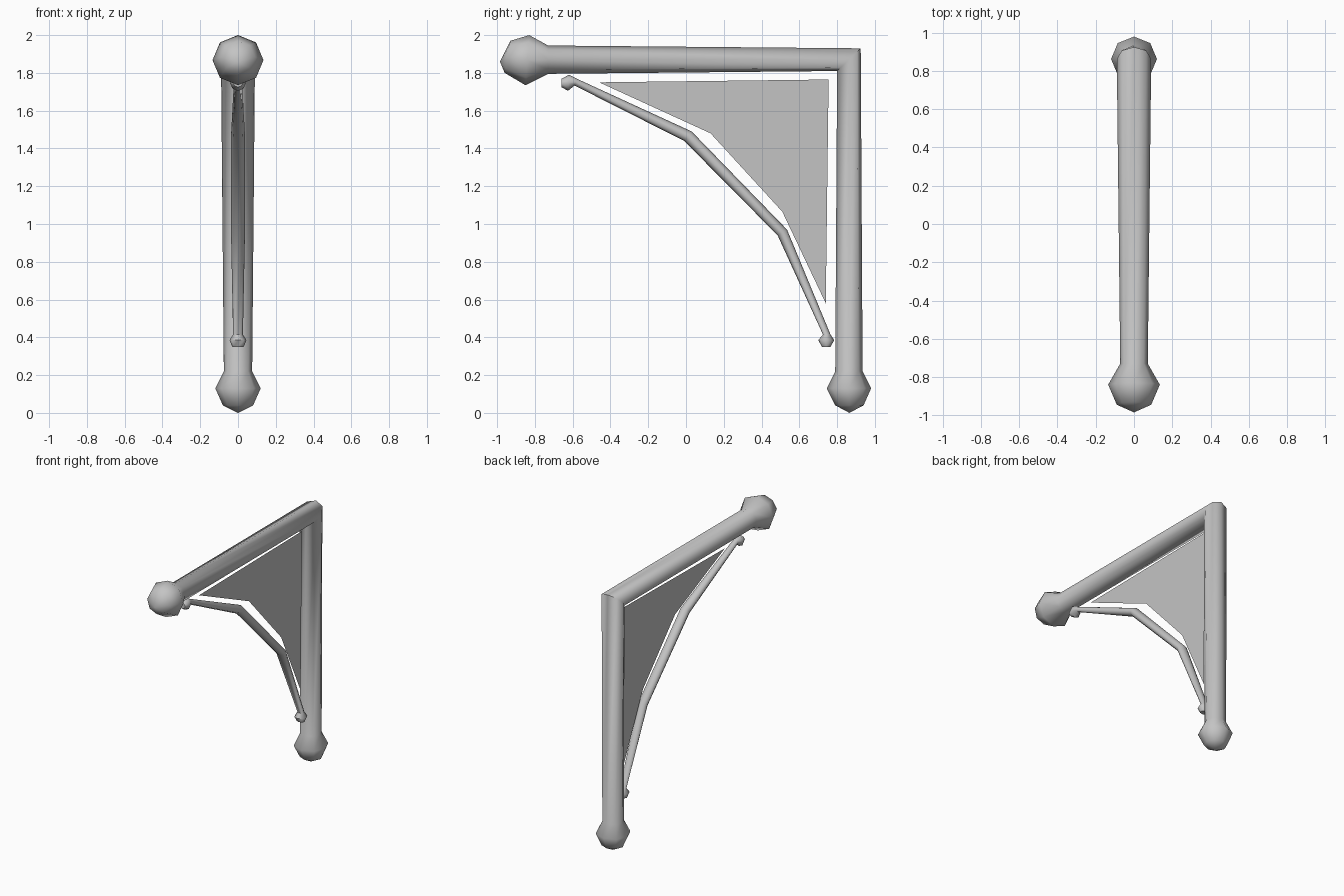
import bpy, bmesh, math
from mathutils import Vector

cube = bpy.data.objects.get("Cube")
if cube:
    bpy.data.objects.remove(cube)

SIDES = 8

grey = bpy.data.materials.new("plain_grey")
grey.use_nodes = True
colour = (0.55, 0.55, 0.55, 1)
grey.diffuse_color = colour
grey.node_tree.nodes["Principled BSDF"].inputs["Base Color"].default_value = colour


def finish(name, bm, smooth_angle=None):
    """Turn a bmesh into a named, coloured object."""
    bmesh.ops.recalc_face_normals(bm, faces=bm.faces)
    mesh = bpy.data.meshes.new(name)
    bm.to_mesh(mesh)
    bm.free()
    mesh.materials.append(grey)
    obj = bpy.data.objects.new(name, mesh)
    bpy.context.collection.objects.link(obj)
    if smooth_angle:
        bpy.ops.object.select_all(action='DESELECT')
        obj.select_set(True)
        bpy.context.view_layer.objects.active = obj
        bpy.ops.object.shade_smooth_by_angle(angle=math.radians(smooth_angle))
    return obj


def loft(name, rings, start_tip=None, end_tip=None):
    """Octagonal rod; each ring is outer (y, z), inner (y, z), half width in x."""
    bm = bmesh.new()
    loops = []
    for outer, inner, half_width in rings:
        a, b = Vector((0, *outer)), Vector((0, *inner))
        centre, reach = (a + b) / 2, (a - b) / 2
        side = Vector((half_width, 0, 0))
        angles = [math.tau * i / SIDES for i in range(SIDES)]
        loops.append([bm.verts.new(centre + reach * math.cos(t) + side * math.sin(t))
                      for t in angles])
    for lo, hi in zip(loops, loops[1:]):
        for i in range(SIDES):
            j = (i + 1) % SIDES
            bm.faces.new((lo[i], lo[j], hi[j], hi[i]))
    # Close each end with a point or a flat cap
    for loop, tip in ((loops[0], start_tip), (loops[-1], end_tip)):
        if tip:
            v = bm.verts.new((0, *tip))
            for i in range(SIDES):
                bm.faces.new((loop[i], loop[(i + 1) % SIDES], v))
        else:
            bm.faces.new(loop)
    return finish(name, bm, 60)


# Beam and post in one mitred rod with a knob at each end
loft("beam_and_post", [
    ((-0.93, 1.97), (-0.96, 1.80), 0.09),
    ((-0.83, 2.00), (-0.85, 1.735), 0.135),
    ((-0.73, 1.945), (-0.73, 1.795), 0.072),
    ((0.925, 1.93), (0.80, 1.81), 0.09),
    ((0.935, 0.22), (0.79, 0.22), 0.075),
    ((0.98, 0.13), (0.745, 0.13), 0.12),
    ((0.94, 0.04), (0.79, 0.04), 0.08),
], start_tip=(-0.985, 1.86), end_tip=(0.865, 0))

# Thin bent brace with small end knobs
loft("brace", [
    ((-0.66, 1.768), (-0.66, 1.725), 0.025),
    ((-0.62, 1.79), (-0.625, 1.705), 0.042),
    ((-0.58, 1.77), (-0.59, 1.733), 0.022),
    ((0.03, 1.49), (-0.01, 1.44), 0.037),
    ((0.535, 0.97), (0.485, 0.94), 0.037),
    ((0.765, 0.415), (0.725, 0.415), 0.026),
    ((0.785, 0.385), (0.70, 0.385), 0.045),
    ((0.765, 0.35), (0.72, 0.35), 0.03),
])

# Flat web sheet filling the corner
bm = bmesh.new()
outline = [(-0.46, 1.75), (0.13, 1.48), (0.51, 1.065), (0.74, 0.58), (0.755, 1.765)]
bm.faces.new([bm.verts.new((0, y, z)) for y, z in outline])
finish("web_panel", bm)
